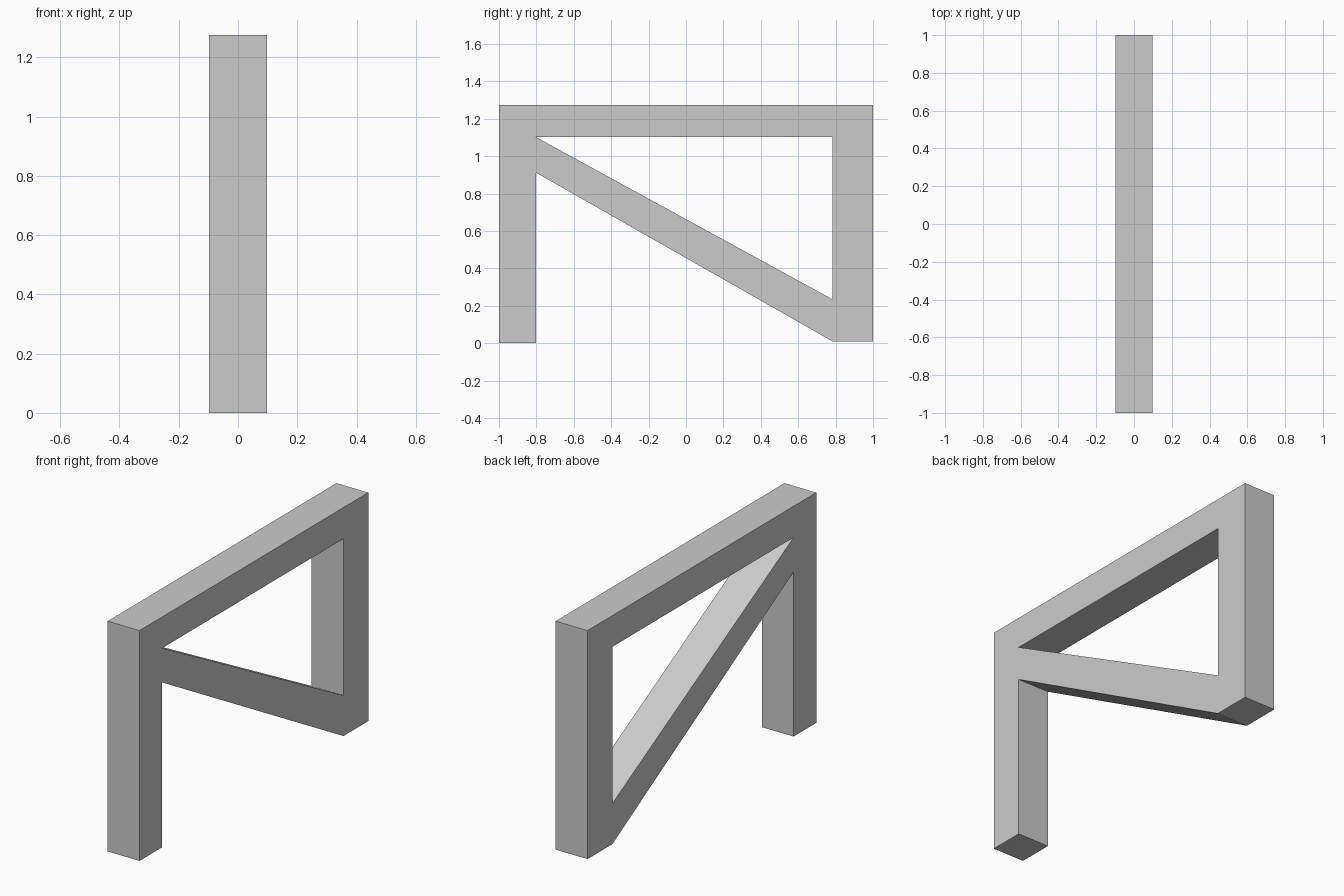
import bpy

if "Cube" in bpy.data.objects:
    bpy.data.objects.remove(bpy.data.objects["Cube"])

TOP, UNDER = 1.275, 1.102      # top beam heights
LEFT, RIGHT = -0.802, 0.783    # inner sides of the two posts
FOOT = 0.01                    # bottom of the rear post
THICK = 0.195

# Side profile points (y, z)
pts = {
    "front_foot_out": (-1, 0), "front_foot_in": (LEFT, 0),
    "brace_low_front": (LEFT, 0.912), "corner_front": (LEFT, UNDER),
    "top_front": (LEFT, TOP), "top_front_out": (-1, TOP),
    "corner_rear": (RIGHT, UNDER), "top_rear": (RIGHT, TOP),
    "top_rear_out": (1, TOP), "rear_foot_out": (1, FOOT),
    "rear_foot_in": (RIGHT, FOOT), "brace_top_rear": (RIGHT, 0.235),
}
names = list(pts)

# Front post, top beam, rear post and diagonal brace share their seams
parts = [
    ["front_foot_out", "front_foot_in", "brace_low_front", "corner_front",
     "top_front", "top_front_out"],
    ["corner_front", "corner_rear", "top_rear", "top_front"],
    ["rear_foot_in", "rear_foot_out", "top_rear_out", "top_rear",
     "corner_rear", "brace_top_rear"],
    ["brace_low_front", "rear_foot_in", "brace_top_rear", "corner_front"],
]

mesh = bpy.data.meshes.new("braced_frame")
mesh.from_pydata([(0, y, z) for y, z in pts.values()], [],
                 [[names.index(n) for n in part] for part in parts])
frame = bpy.data.objects.new("braced_frame", mesh)
bpy.context.collection.objects.link(frame)

# Give the flat profile its width, centred on x = 0
solid = frame.modifiers.new("width", 'SOLIDIFY')
solid.thickness = THICK
solid.offset = 0
